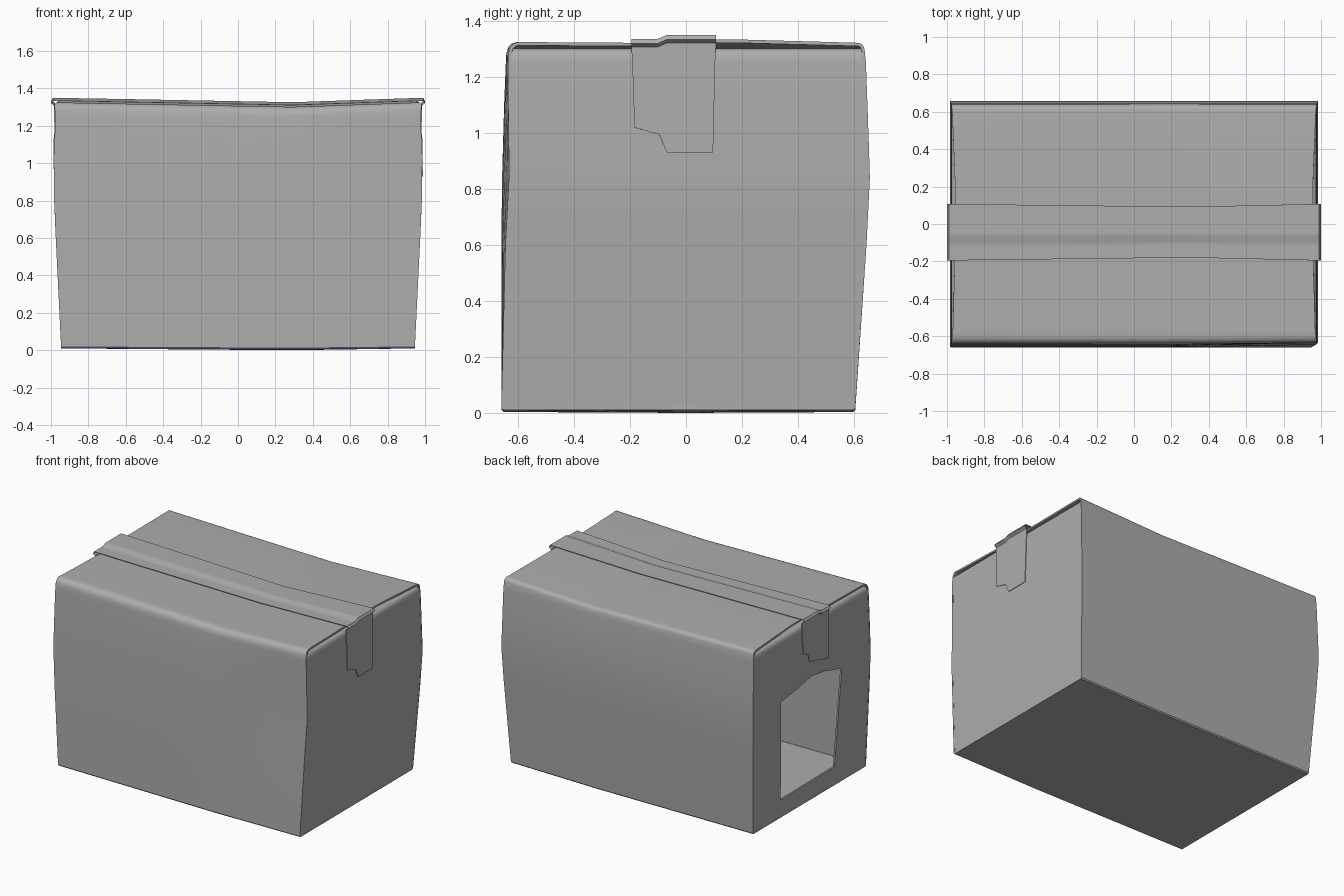
import bpy, bmesh, math

cube = bpy.data.objects.get("Cube")
if cube:
    bpy.data.objects.remove(cube, do_unlink=True)

grey = bpy.data.materials.new("plain_grey")
grey.use_nodes = True
grey.diffuse_color = (0.42, 0.42, 0.42, 1)
grey.node_tree.nodes["Principled BSDF"].inputs["Base Color"].default_value = (0.42, 0.42, 0.42, 1)


def lerp_table(table, t):
    """Piecewise linear lookup."""
    for (a, va), (b, vb) in zip(table, table[1:]):
        if t <= b:
            return va + (vb - va) * max(0, (t - a) / (b - a))
    return table[-1][1]


def half_length(z):
    return lerp_table([(0, 0.945), (0.82, 0.985), (1.27, 0.978), (1.33, 0.974)], z)


def sag(u):
    """Dip along the length: zero at the ends, one at the low point."""
    return (u + 1) / 1.3 if u < 0.3 else (1 - u) / 0.7


def front_shift(u, z):
    """The front wall pulls in near one end at mid height."""
    return 0.025 * max(0, (u - 0.2) / 0.8) * max(0, 1 - abs(z - 0.85) / 0.6)


def sheet(name, rows, closed=False, thickness=0.012, offset=0):
    """Skin rows of points, then give the skin a thickness."""
    bm = bmesh.new()
    grid = [[bm.verts.new(p) for p in row] for row in rows]
    for r0, r1 in zip(grid, grid[1:]):
        n = len(r0)
        for i in range(n if closed else n - 1):
            j = (i + 1) % n
            bm.faces.new((r0[i], r0[j], r1[j], r1[i]))
    bmesh.ops.recalc_face_normals(bm, faces=bm.faces)
    mesh = bpy.data.meshes.new(name)
    bm.to_mesh(mesh)
    bm.free()
    mesh.materials.append(grey)
    obj = bpy.data.objects.new(name, mesh)
    bpy.context.collection.objects.link(obj)
    mod = obj.modifiers.new("thickness", 'SOLIDIFY')
    mod.thickness = thickness
    mod.offset = offset
    return obj


# Sleeve: floor, front, back and the two overlapping lid flaps
profile = [(0, 0.01), (-0.652, 0.01), (-0.66, 0.018), (-0.66, 0.6), (-0.657, 0.85),
           (-0.65, 1.1), (-0.644, 1.25), (-0.642, 1.285), (-0.635, 1.307),
           (-0.622, 1.32), (-0.605, 1.325), (-0.57, 1.325),
           (-0.12, 1.322), (-0.1, 1.322), (-0.07, 1.336), (-0.05, 1.336),
           (0.2, 1.334), (0.6, 1.323), (0.62, 1.322), (0.632, 1.315),
           (0.638, 1.3), (0.643, 1.25), (0.652, 1.0), (0.657, 0.84),
           (0.645, 0.6), (0.605, 0.018), (0.597, 0.01)]
stations = [-1, -0.7, -0.4, -0.1, 0.15, 0.3, 0.45, 0.7, 1]
rows = []
for u in stations:
    row = []
    for y, z in profile:
        reach = half_length(z)
        if z > 1.31:
            reach -= 0.018 * max(0, 1 - (abs(y) / 0.62) ** 4)
        if y < -0.6:
            y += front_shift(u, z)
        if z > 1.25:
            z -= 0.024 * sag(u)
        elif z < 0.1:
            z -= 0.01 * sag(u) * (1 - 0.5 * abs(y))
        row.append((u * reach, y, z))
    rows.append(row)
sleeve = sheet("box_sleeve", rows, closed=True, offset=-1)

# End walls, each with a flap folded in under the lid
front_edge = [(0, -0.654), (0.6, -0.654), (0.85, -0.65), (1.28, -0.636)]
back_edge = [(0, 0.6), (0.6, 0.64), (0.84, 0.65), (1.28, 0.634)]
panels = {}
for side, name in ((1, "left_end_wall"), (-1, "right_end_wall")):
    rows = []
    path = [(half_length(z) - 0.007, z) for z in (0.015, 0.4, 0.7, 0.82, 0.95, 1.25)]
    path += [(0.97, 1.28), (0.962, 1.291), (0.945, 1.296), (0.5, 1.272)]
    for x, z in path:
        y0 = lerp_table(front_edge, z) + front_shift(side, z)
        y1 = lerp_table(back_edge, z)
        rows.append([(side * x, y0 + (y1 - y0) * k / 6, z) for k in range(7)])
    panels[side] = sheet(name, rows)

# Arched doorway cut through one end wall
outline = [(0.3, 0.14), (0.345, 0.855), (0.135, 0.882), (0.0, 0.909),
           (-0.144, 0.888), (-0.334, 0.835), (-0.3, 0.145)]
bm = bmesh.new()
face = bm.faces.new([bm.verts.new((-1.1, y, z)) for y, z in outline])
solid = bmesh.ops.extrude_face_region(bm, geom=[face])
bmesh.ops.translate(bm, vec=(0.25, 0, 0),
                    verts=[v for v in solid["geom"] if isinstance(v, bmesh.types.BMVert)])
bmesh.ops.recalc_face_normals(bm, faces=bm.faces)
cut_mesh = bpy.data.meshes.new("doorway_cutter")
bm.to_mesh(cut_mesh)
bm.free()
cut_mesh.materials.append(grey)
cutter = bpy.data.objects.new("doorway_cutter", cut_mesh)
cutter.hide_render = True
bpy.context.collection.objects.link(cutter)
cut = panels[-1].modifiers.new("doorway", 'BOOLEAN')
cut.operation = 'DIFFERENCE'
cut.solver = 'EXACT'
cut.object = cutter

# Tape strip over the lid seam, with torn ends hanging down both end walls
columns = [(-0.195, 1.335, 1.02, 0.97), (-0.12, 1.335, 1.0, 0.98),
           (-0.1, 1.335, 0.995, 0.99), (-0.07, 1.348, 0.93, 1.0),
           (-0.05, 1.348, 0.93, 1.0), (0.03, 1.348, 0.93, 1.02),
           (0.05, 1.348, 0.93, 1.08), (0.107, 1.348, 0.93, 1.1)]


def taper(y, k):
    return -0.04 + (y + 0.04) * k


def tape_end(y, top, low, side):
    """Points from the torn edge up to the lip."""
    pts = [(half_length(low) + 0.003, low, 0.93),
           (half_length(1.25) + 0.003, 1.25, 0.98),
           (0.981, top - 0.026, 1), (0.997, top - 0.014, 1), (0.988, top, 1)]
    return [(side * x, taper(y, k), z) for x, z, k in pts]


rows = []
for y, top, low_left, low_right in columns:
    over = [(u * 0.98, taper(y, 1 - 0.1 * sag(u)), top - 0.024 * sag(u))
            for u in stations[1:-1]]
    rows.append(tape_end(y, top, low_right, -1) + over
                + tape_end(y, top, low_left, 1)[::-1])
tape = sheet("tape_strip", rows, thickness=0.004)

# Bake the modifiers, then shade smooth with crisp edges
parts = [sleeve, tape, *panels.values()]
bpy.ops.object.select_all(action='DESELECT')
for part in parts:
    part.select_set(True)
bpy.context.view_layer.objects.active = sleeve
bpy.ops.object.convert(target='MESH')
bpy.ops.object.shade_smooth_by_angle(angle=math.radians(40))
bpy.data.objects.remove(cutter, do_unlink=True)
